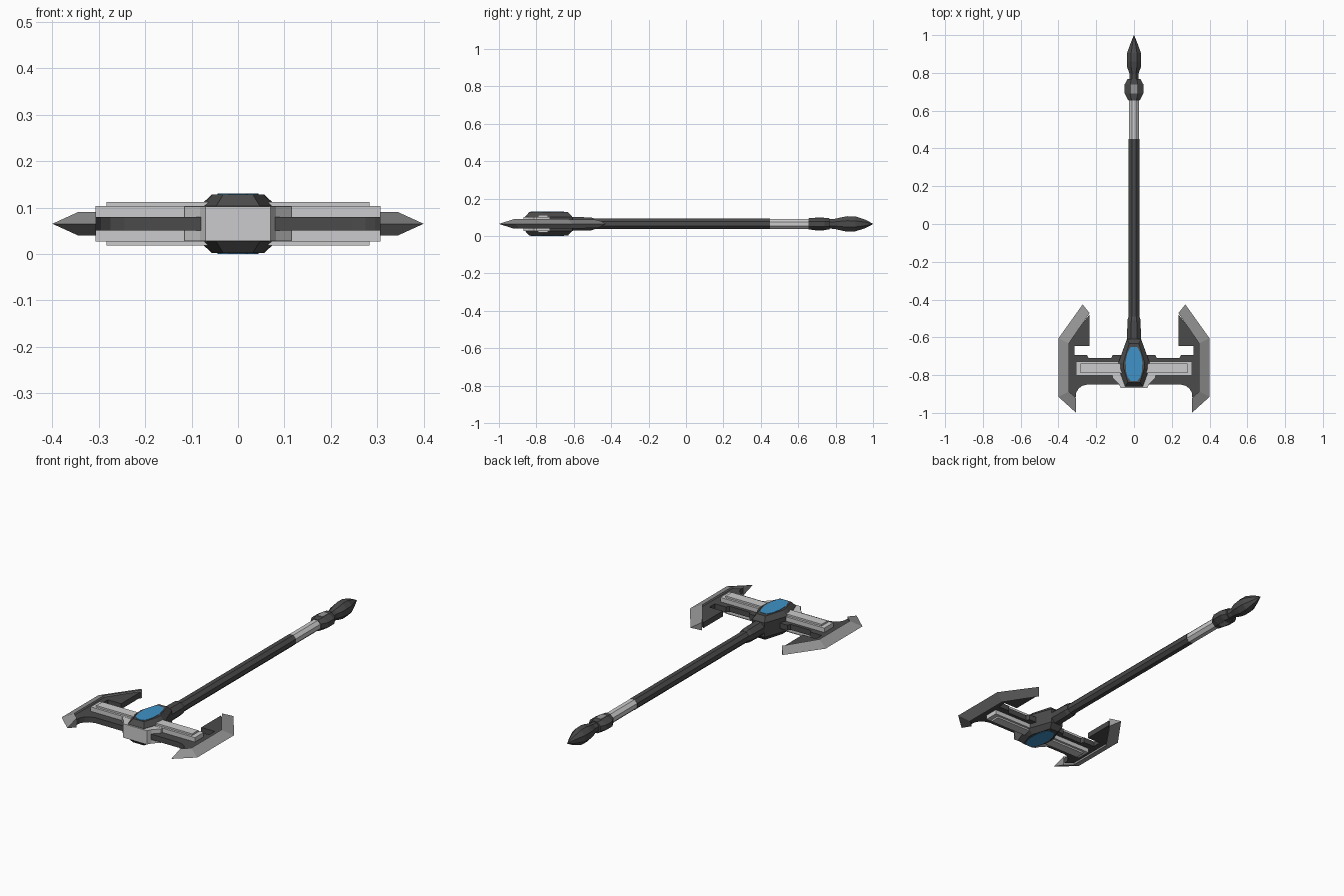
import bpy, bmesh, math

if "Cube" in bpy.data.objects:
    bpy.data.objects.remove(bpy.data.objects["Cube"])

ZC = 0.065  # the whole weapon is symmetric about this height


def material(name, r, g, b):
    m = bpy.data.materials.new(name)
    m.diffuse_color = (r, g, b, 1)
    m.use_nodes = True
    m.node_tree.nodes["Principled BSDF"].inputs["Base Color"].default_value = m.diffuse_color
    return m


DARK = material("dark_metal", 0.07, 0.07, 0.07)
LIGHT = material("light_metal", 0.60, 0.60, 0.61)
STEEL = material("blade_steel", 0.30, 0.30, 0.30)
BLUE = material("blue_gem", 0.05, 0.29, 0.58)


def loft(name, rings, mat, mirror=False):
    """Skin a list of equal-sized closed rings and cap both ends."""
    bm = bmesh.new()
    vs = [[bm.verts.new(p) for p in ring] for ring in rings]
    n = len(vs[0])
    for a, b in zip(vs, vs[1:]):
        for i in range(n):
            j = (i + 1) % n
            bm.faces.new((a[i], a[j], b[j], b[i]))
    bm.faces.new(vs[0][::-1])
    bm.faces.new(vs[-1])
    bmesh.ops.recalc_face_normals(bm, faces=bm.faces)
    me = bpy.data.meshes.new(name)
    bm.to_mesh(me)
    bm.free()
    me.materials.append(mat)
    ob = bpy.data.objects.new(name, me)
    bpy.context.collection.objects.link(ob)
    if mirror:
        mod = ob.modifiers.new("mirror", "MIRROR")
        mod.use_mirror_merge = False
    return ob


def prism(name, pts, h, mat, mirror=False):
    """Flat outline extruded to half-height h above and below the centre."""
    return loft(name, [[(x, y, ZC + s * h) for x, y in pts] for s in (-1, 1)], mat, mirror)


def box(name, x0, x1, y0, y1, h, mat, mirror=False):
    return prism(name, [(x0, y0), (x1, y0), (x1, y1), (x0, y1)], h, mat, mirror)


def rod(name, sections, mat, n=8):
    """Faceted rod along y from (y, half width, half height) sections."""
    k = 1 / math.cos(math.pi / n)
    ang = [math.tau * (i + 0.5) / n for i in range(n)]
    return loft(name, [[(rx * k * math.cos(a), y, ZC + rz * k * math.sin(a)) for a in ang]
                       for y, rx, rz in sections], mat)


def both_sides(half):
    """Close a right-hand outline with its mirror image."""
    return half + [(-x, y) for x, y in reversed(half)]


# Handle
rod("shaft", [(-0.62, 0.028, 0.028), (0.45, 0.028, 0.028)], DARK)
rod("grip", [(0.45, 0.027, 0.027), (0.67, 0.027, 0.027)], LIGHT)
rod("shaft_sleeve", [(-0.63, 0.037, 0.037), (-0.51, 0.035, 0.035), (-0.49, 0.029, 0.029)], DARK)

# Pommel: collar, neck and spike
rod("pommel_collar", [(0.655, 0.03, 0.03), (0.665, 0.036, 0.031), (0.69, 0.049, 0.032),
                      (0.74, 0.049, 0.032), (0.768, 0.034, 0.03)], DARK)
box("collar_inset", -0.016, 0.016, 0.69, 0.738, 0.0345, STEEL)
rod("pommel_neck", [(0.76, 0.025, 0.025), (0.83, 0.025, 0.028)], DARK)
rod("pommel_spike", [(0.79, 0.022, 0.026), (0.83, 0.036, 0.035), (0.86, 0.038, 0.041),
                     (0.905, 0.037, 0.04), (0.96, 0.017, 0.022), (1.0, 0.001, 0.001)], DARK)

# Hub with chamfered top and bottom
hub = both_sides([(0.037, -0.608), (0.083, -0.735), (0.080, -0.770), (0.047, -0.860)])
hub_top = [(x * 0.68, -0.74 + (y + 0.74) * 0.82) for x, y in hub]
loft("hub", [[(x, y, ZC + z) for x, y in ring] for ring, z in
             ((hub_top, -0.063), (hub, -0.038), (hub, 0.038), (hub_top, 0.063))], DARK)
gem = both_sides([(0.018, -0.652), (0.036, -0.685), (0.044, -0.73),
                  (0.043, -0.775), (0.034, -0.812), (0.016, -0.832)])
prism("gem", gem, 0.065, BLUE)
prism("front_block", both_sides([(0.115, -0.795), (0.115, -0.812), (0.082, -0.845), (0.070, -0.868)]),
      0.037, LIGHT)

# Cross arms and blade webs as one thin plate per side
prism("arm_web", [(0.05, -0.693), (0.112, -0.693), (0.120, -0.710), (0.240, -0.710),
                  (0.250, -0.693), (0.315, -0.693), (0.315, -0.647), (0.236, -0.647),
                  (0.236, -0.48), (0.355, -0.63), (0.355, -0.89), (0.309, -0.925),
                  (0.307, -0.895), (0.295, -0.873), (0.275, -0.857), (0.245, -0.849),
                  (0.05, -0.849)], 0.0145, DARK, True)

# Light rails on the arms
box("arm_rail", 0.05, 0.307, -0.802, -0.727, 0.038, LIGHT, True)
box("arm_rail_cap", 0.05, 0.283, -0.790, -0.739, 0.047, LIGHT, True)

# Sharpened blade edges: (outer point, inner point, inner half thickness)
stations = [((0.272, -0.426), (0.235, -0.472), 0.022),
            ((0.400, -0.605), (0.345, -0.632), 0.025),
            ((0.400, -0.915), (0.345, -0.887), 0.025),
            ((0.306, -1.000), (0.306, -0.922), 0.025)]
loft("blade_edge", [[(*o, ZC), (*i, ZC + h), (*i, ZC - h)] for o, i, h in stations], STEEL, True)
